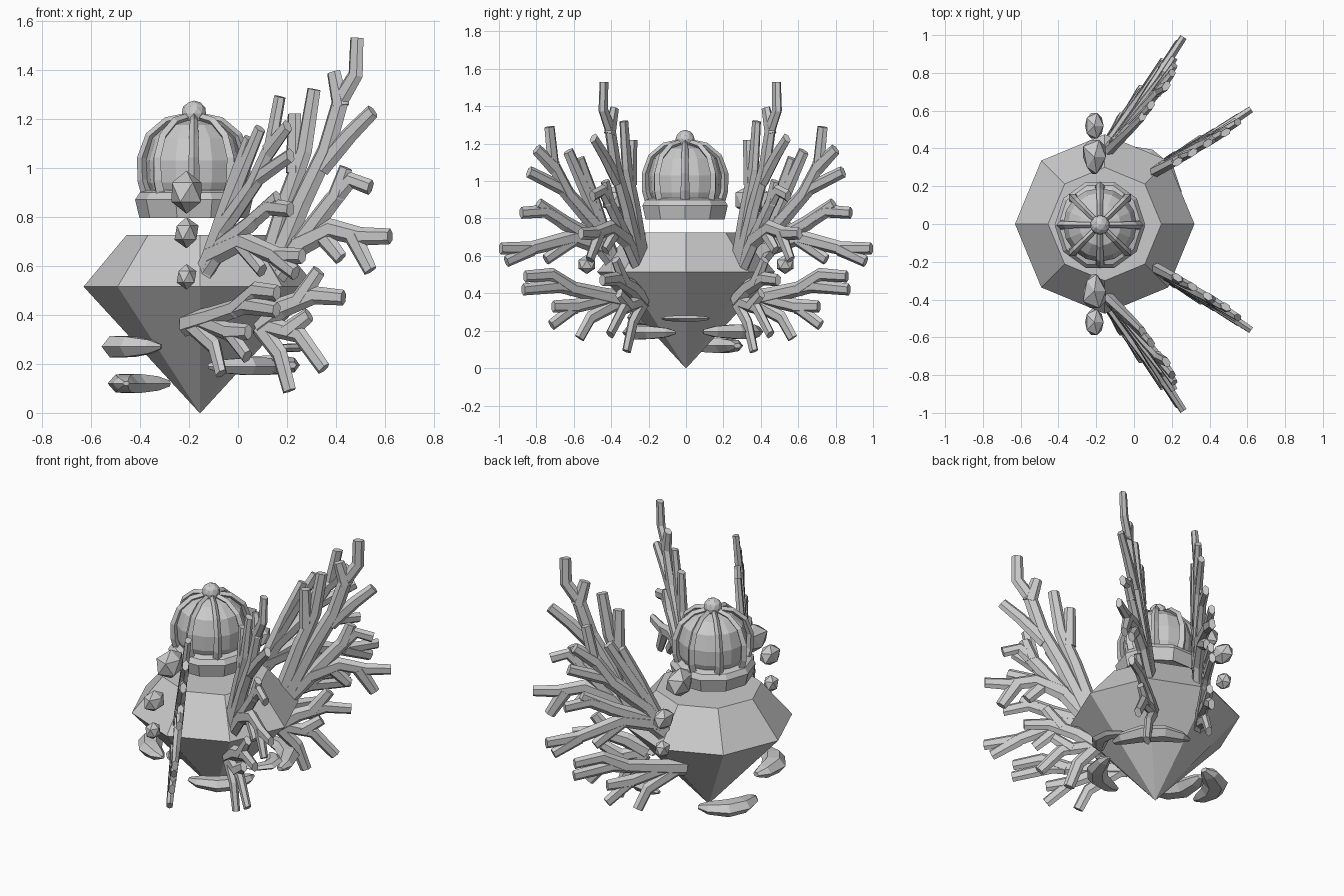
import bpy, bmesh, math
from mathutils import Vector, Matrix

cube = bpy.data.objects.get("Cube")
if cube:
    bpy.data.objects.remove(cube, do_unlink=True)

grey = bpy.data.materials.new("stone grey")
grey.use_nodes = True
grey.diffuse_color = (0.6, 0.6, 0.6, 1)
grey.node_tree.nodes["Principled BSDF"].inputs["Base Color"].default_value = (0.6, 0.6, 0.6, 1)


def finish(name, bm):
    bmesh.ops.recalc_face_normals(bm, faces=bm.faces)
    mesh = bpy.data.meshes.new(name)
    bm.to_mesh(mesh)
    bm.free()
    mesh.materials.append(grey)
    ob = bpy.data.objects.new(name, mesh)
    bpy.context.collection.objects.link(ob)


def skin(bm, rings):
    # bridge successive rings of points and cap both ends
    loops = [[bm.verts.new(p) for p in ring] for ring in rings]
    n = len(loops[0])
    for a, b in zip(loops, loops[1:]):
        for i in range(n):
            j = (i + 1) % n
            bm.faces.new((a[i], a[j], b[j], b[i]))
    bm.faces.new(loops[0])
    bm.faces.new(loops[-1])


def lathe(name, profile, sides, centre):
    bm = bmesh.new()
    angles = [math.tau * i / sides for i in range(sides)]
    skin(bm, [[Vector((centre[0] + r * math.cos(a), centre[1] + r * math.sin(a), z))
               for a in angles] for r, z in profile])
    finish(name, bm)


def sweep(bm, path, widths, depths, normal, sides=6):
    # faceted tube, flattened along the given normal
    path = [Vector(p) for p in path]
    rings = []
    for i, p in enumerate(path):
        along = (path[min(i + 1, len(path) - 1)] - path[max(i - 1, 0)]).normalized()
        across = along.cross(normal).normalized()
        up = across.cross(along)
        rings.append([p + across * widths[i] * math.cos(a) + up * depths[i] * math.sin(a)
                      for a in (math.tau * k / sides for k in range(sides))])
    skin(bm, rings)


def taper(start, end, n):
    return [start + (end - start) * i / (n - 1) for i in range(n)]


# Large faceted gem
lathe("gem", [(0.002, 0), (0.475, 0.515), (0.30, 0.725)], 8, (-0.155, 0))

# Crown: band, padded cap, ribs and top ball
CROWN = Vector((-0.18, -0.005, 0))
lathe("crown_band", [(0.19, 0.81), (0.222, 0.795), (0.24, 0.87), (0.22, 0.90), (0.19, 0.91)],
      10, CROWN)
lathe("crown_cap", [(0.17, 0.89), (0.19, 0.94), (0.195, 1.03), (0.17, 1.12), (0.11, 1.175),
                    (0.03, 1.195)], 16, CROWN)
bm = bmesh.new()
for k in range(8):
    a = math.tau * k / 8
    out = Vector((math.cos(a), math.sin(a), 0))
    side = Vector((-out.y, out.x, 0))
    arch = [(0.195, 0.90), (0.21, 0.95), (0.212, 1.04), (0.18, 1.13), (0.11, 1.19), (0.02, 1.21)]
    path = [CROWN + out * r + Vector((0, 0, z)) for r, z in arch]
    sweep(bm, path, taper(0.022, 0.016, 6), taper(0.026, 0.014, 6), side, 4)
finish("crown_ribs", bm)
bm = bmesh.new()
bmesh.ops.create_icosphere(bm, subdivisions=2, radius=0.052,
                           matrix=Matrix.Translation(CROWN + Vector((0, 0, 1.222))))
finish("crown_ball", bm)

# Coral fans: flat branch paths as (distance, height)
OUTER = [
    [(.36, .52), (.47, .75), (.63, .93), (.71, 1.09), (.73, 1.29)],
    [(.70, 1.07), (.80, 1.17)],
    [(.52, .80), (.66, .96), (.84, 1.05)],
    [(.36, .54), (.48, .68), (.62, .76), (.75, .84), (.88, .83)],
    [(.64, .77), (.79, .88)],
    [(.42, .64), (.60, .70), (.83, .64), (.99, .64)],
    [(.82, .64), (.96, .57)],
    [(.60, .69), (.75, .58)],
    [(.38, .53), (.45, .75), (.50, .92), (.57, 1.12)],
    [(.48, .82), (.63, 1.16)],
    [(.31, .36), (.46, .39), (.67, .44), (.87, .42)],
    [(.60, .42), (.72, .50), (.86, .49)],
    [(.40, .38), (.59, .33), (.72, .23)],
    [(.58, .33), (.71, .33)],
    [(.33, .37), (.51, .27), (.57, .16)],
]
INNER = [
    [(.12, .52), (.26, .86), (.36, 1.07), (.42, 1.28), (.48, 1.38), (.485, 1.53)],
    [(.42, 1.25), (.39, 1.39)],
    [(.34, 1.00), (.46, 1.14), (.55, 1.23)],
    [(.10, .54), (.20, .87), (.27, 1.07), (.31, 1.32)],
    [(.23, .98), (.23, 1.22)],
    [(.11, .50), (.26, .70), (.38, .86), (.46, .95), (.54, .92)],
    [(.40, .88), (.44, 1.00)],
    [(.24, .68), (.38, .75), (.50, .72), (.62, .72)],
    [(.47, .72), (.54, .58)],
    [(.34, .73), (.42, .63)],
    [(.08, .36), (.18, .43), (.31, .48), (.43, .47)],
    [(.25, .46), (.33, .58)],
    [(.10, .36), (.25, .32), (.35, .18)],
    [(.09, .35), (.17, .24), (.21, .09)],
    [(.20, .33), (.29, .40)],
]


def outer_point(d, z):
    return Vector((-0.46 + 0.652 * d + 0.12 * z, d, z))


def inner_point(d, z):
    return Vector((d, 0.198 + 0.66 * d - 0.042 * z, z))


def coral(name, branches, place, side, shift):
    def put(q):
        p = place(*q)
        return Vector((p.x, (p.y + shift) * side, p.z))

    o, u, v = (put(q) for q in ((0, 0), (1, 0), (0, 1)))
    normal = (u - o).cross(v - o).normalized()
    bm = bmesh.new()
    for branch in branches:
        n = len(branch)
        start = 0.05 if n > 3 else 0.042
        sweep(bm, [put(q) for q in branch], taper(start, 0.032, n),
              taper(start * 0.65, 0.02, n), normal)
    finish(name, bm)


for side, label, shift in ((1, "back", 0.03), (-1, "front", -0.015)):
    coral(label + "_outer_coral", OUTER, outer_point, side, 0)
    coral(label + "_inner_coral", INNER, inner_point, side, shift)
    # Three floating pebbles beside the crown
    for k, (y, z, size) in enumerate([(.355, .90, (.068, .105, .088)), (.52, .735, (.055, .08, .064)),
                                      (.53, .555, (.045, .052, .052))]):
        bm = bmesh.new()
        bmesh.ops.create_icosphere(bm, subdivisions=1, radius=1.0)
        for v in bm.verts:
            v.co = v.co * Vector(size)
            v.co.x *= 1 + 0.4 * v.co.y / size[1] * (k == 0)
            v.co = Vector((v.co.x - 0.21, (v.co.y + y) * side, v.co.z + z))
        finish(label + "_pebble_" + str(k + 1), bm)

# Curved shards orbiting the gem's point: centre, half length, width, thickness
SHARDS = [((.11, .28, .195), .21, .06, .045), ((-.42, .16, .12), .17, .07, .045),
          ((-.45, -.17, .27), .17, .07, .05), ((.05, -.22, .19), .18, .06, .042),
          ((.20, 0, .265), .12, .05, .02)]
for k, (centre, half, width, thick) in enumerate(SHARDS):
    c = Vector(centre)
    out = Vector((c.x + 0.155, c.y, 0)).normalized()
    tangent = Vector((-out.y, out.x, 0))
    steps = (-1, -0.75, -0.2, 0.35, 0.8, 1)
    path = [c + tangent * half * t + out * (0.03 - 0.09 * t * t) for t in steps]
    shape = (0.3, 0.75, 1, 0.95, 0.65, 0.2)
    bm = bmesh.new()
    sweep(bm, path, [width * s for s in shape], [thick * s for s in shape], Vector((0, 0, 1)))
    finish("shard_" + str(k + 1), bm)
